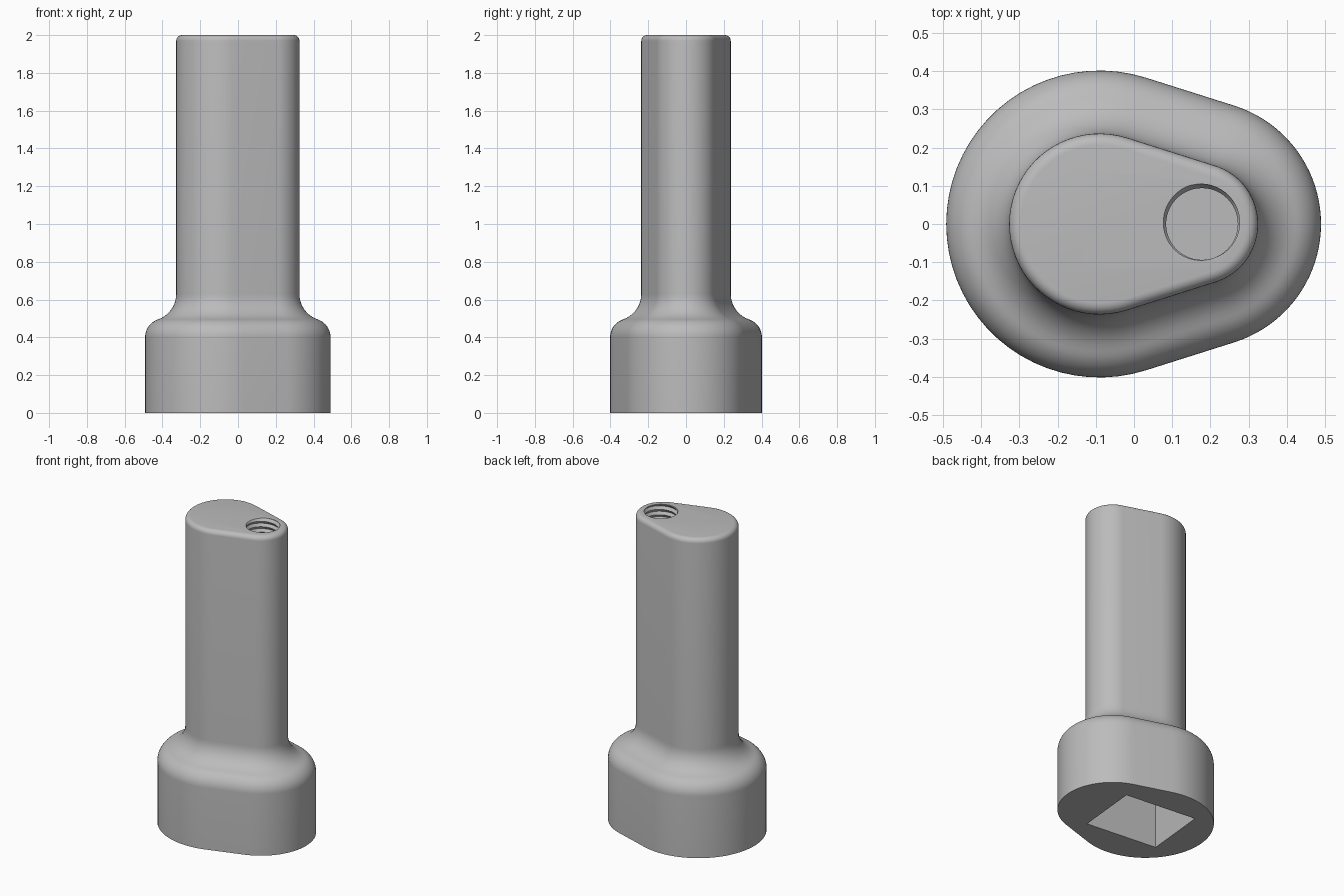
import bpy, bmesh
from math import pi, sin, cos, tan, acos, atan, radians

if "Cube" in bpy.data.objects:
    bpy.data.objects.remove(bpy.data.objects["Cube"])

grey = bpy.data.materials.new("satin_grey")
grey.use_nodes = True
colour = (0.5, 0.5, 0.5, 1)
grey.diffuse_color = colour
grey.node_tree.nodes["Principled BSDF"].inputs["Base Color"].default_value = colour

BIG_X, BIG_R = -0.09, 0.237
SMALL_X, SMALL_R = 0.165, 0.16
HOLE_X = 0.178


def outline(d, z, n=40):
    """Egg-shaped outline of two arcs joined by tangents, grown outward by d."""
    a = acos((BIG_R - SMALL_R) / (SMALL_X - BIG_X))
    arcs = ((SMALL_X, SMALL_R + d, -a, a), (BIG_X, BIG_R + d, a, 2 * pi - a))
    return [(x + r * cos(s + (e - s) * i / n), r * sin(s + (e - s) * i / n), z)
            for x, r, s, e in arcs for i in range(n + 1)]


def finish(bm, name):
    bmesh.ops.recalc_face_normals(bm, faces=bm.faces)
    mesh = bpy.data.meshes.new(name)
    bm.to_mesh(mesh)
    bm.free()
    mesh.materials.append(grey)
    ob = bpy.data.objects.new(name, mesh)
    bpy.context.collection.objects.link(ob)
    return ob


def loft(rings, name):
    bm = bmesh.new()
    loops = [[bm.verts.new(p) for p in ring] for ring in rings]
    for lo, hi in zip(loops, loops[1:]):
        for i in range(len(lo)):
            j = (i + 1) % len(lo)
            bm.faces.new((lo[i], lo[j], hi[j], hi[i]))
    bm.faces.new(loops[0])
    bm.faces.new(loops[-1])
    return finish(bm, name)


def cut(target, cutter):
    cutter.hide_render = True
    mod = target.modifiers.new("cut", "BOOLEAN")
    mod.operation, mod.solver, mod.object = "DIFFERENCE", "EXACT", cutter
    bpy.context.view_layer.objects.active = target
    bpy.ops.object.modifier_apply(modifier=mod.name)
    bpy.data.objects.remove(cutter)


# Side profile: foot, rounded shoulder, concave neck, stem, rounded top rim
GROW, LOW, HIGH, STEPS = 0.165, 0.4, 0.63, 10
turn = 2 * atan(GROW / (HIGH - LOW))
convex = 0.1
concave = (HIGH - LOW) / sin(turn) - convex
rim = 0.03
profile = [(GROW, 0)]
profile += [(GROW - convex * (1 - cos(turn * i / STEPS)),
             LOW + convex * sin(turn * i / STEPS)) for i in range(STEPS + 1)]
profile += [(concave * (1 - cos(turn * i / STEPS)),
             HIGH - concave * sin(turn * i / STEPS)) for i in range(STEPS - 1, -1, -1)]
profile += [(-rim * (1 - cos(pi / 2 * i / 6)),
             2 - rim + rim * sin(pi / 2 * i / 6)) for i in range(7)]
body = loft([outline(d, z) for d, z in profile], "body")

# Rectangular socket in the underside, slightly turned
bm = bmesh.new()
bmesh.ops.create_cube(bm, size=1)
socket = finish(bm, "socket_cutter")
socket.scale = (0.49, 0.41, 0.8)
socket.location = (-0.05, 0.005, 0)
socket.rotation_euler.z = radians(-5.5)
bpy.context.view_layer.update()
cut(body, socket)

# Threaded hole: a helical V-groove strip, capped at both ends
N, TURNS, PITCH = 48, 13, 0.035
start = 2 - PITCH * (11 + 110 / 360)
bm = bmesh.new()


def helix(radius, shift, count):
    return [bm.verts.new((HOLE_X + radius * cos(2 * pi * i / N),
                          radius * sin(2 * pi * i / N),
                          start + PITCH * (i / N + shift))) for i in range(count)]


root = helix(0.106, 0, N * (TURNS + 1) + 1)
crest = helix(0.094, 0.5, N * TURNS + 1)
for i in range(N * TURNS):
    bm.faces.new((root[i], root[i + 1], crest[i + 1], crest[i]))
    bm.faces.new((crest[i], crest[i + 1], root[i + N + 1], root[i + N]))
for ring in (root[:N + 1] + [crest[0]], root[-N - 1:] + [crest[-1]]):
    centre = bm.verts.new((HOLE_X, 0, sum(v.co.z for v in ring) / len(ring)))
    for a, b in zip(ring, ring[1:] + ring[:1]):
        bm.faces.new((a, b, centre))
cut(body, finish(bm, "thread_cutter"))

# Flat floor of the threaded hole
bm = bmesh.new()
bmesh.ops.create_cone(bm, cap_ends=True, segments=N, radius1=0.108, radius2=0.108, depth=0.03)
floor = finish(bm, "hole_floor")
floor.location = (HOLE_X, 0, 1.65)

# Smooth curved surfaces, keep hard edges
for ob in (body, floor):
    bpy.ops.object.select_all(action="DESELECT")
    ob.select_set(True)
    bpy.context.view_layer.objects.active = ob
    bpy.ops.object.shade_smooth_by_angle(angle=radians(30))
